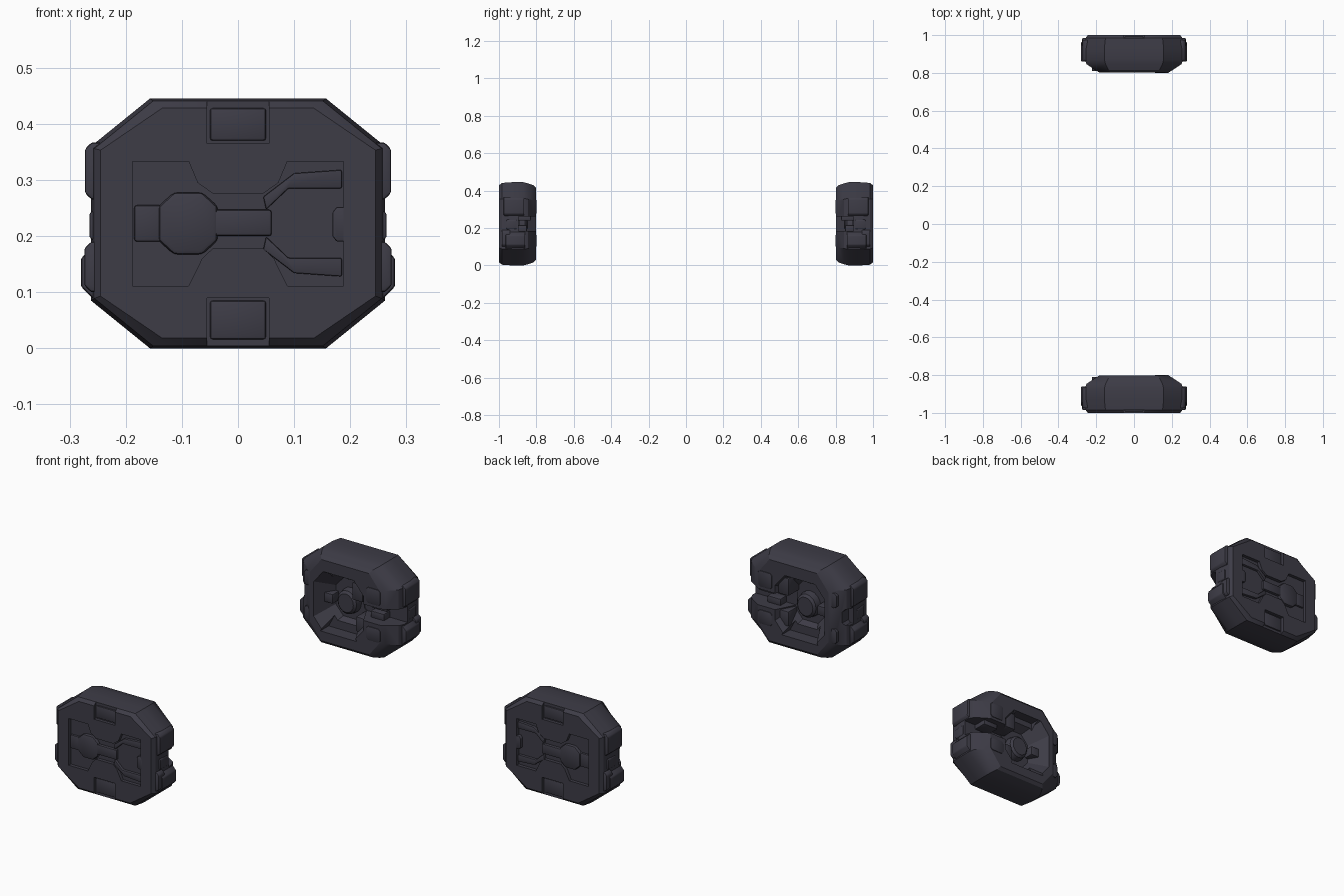
import bpy, bmesh, math

if "Cube" in bpy.data.objects:
    bpy.data.objects.remove(bpy.data.objects["Cube"])

mat = bpy.data.materials.new("dark slate")
mat.diffuse_color = (0.047, 0.045, 0.062, 1)
mat.use_nodes = True
mat.node_tree.nodes["Principled BSDF"].inputs["Base Color"].default_value = mat.diffuse_color


def octa(x0, x1, z0, z1, cx, cz):
    """Chamfered rectangle in the x-z plane."""
    return [(x0 + cx, z0), (x1 - cx, z0), (x1, z0 + cz), (x1, z1 - cz),
            (x1 - cx, z1), (x0 + cx, z1), (x0, z1 - cz), (x0, z0 + cz)]


def rect(x0, x1, z0, z1):
    return [(x0, z0), (x1, z0), (x1, z1), (x0, z1)]


def loft(name, rings):
    """Skin a list of (y, points) rings and cap both ends."""
    bm = bmesh.new()
    loops = [[bm.verts.new((x, y, z)) for x, z in pts] for y, pts in rings]
    n = len(loops[0])
    for a, b in zip(loops, loops[1:]):
        for i in range(n):
            j = (i + 1) % n
            bm.faces.new((a[i], a[j], b[j], b[i]))
    bm.faces.new(loops[0][::-1])
    bm.faces.new(loops[-1])
    bmesh.ops.recalc_face_normals(bm, faces=bm.faces)
    me = bpy.data.meshes.new(name)
    bm.to_mesh(me)
    bm.free()
    me.materials.append(mat)
    ob = bpy.data.objects.new(name, me)
    bpy.context.collection.objects.link(ob)
    return ob


def cut(ob, cutter):
    m = ob.modifiers.new("cut", 'BOOLEAN')
    m.operation, m.solver, m.object = 'DIFFERENCE', 'EXACT', cutter
    cutter.hide_render = True
    cutters.append(cutter)


def part(name, pts, y0, y1, bevel=0.005):
    ob = loft(name, [(y0, pts), (y1, pts)])
    if bevel:
        m = ob.modifiers.new("soft", 'BEVEL')
        m.width, m.segments = bevel, 2
    parts.append(ob)
    return ob


cutters, parts = [], []

# main shell: chamfered block, wide outside, narrower inside
body = loft("pod_shell", [
    (-1.00, octa(-.245, .245, .018, .428, .11, .075)),
    (-.985, octa(-.256, .256, .004, .441, .105, .085)),
    (-.93, octa(-.262, .262, .0, .445, .105, .085)),
    (-.87, octa(-.262, .262, .0, .445, .105, .085)),
    (-.845, octa(-.25, .25, .006, .439, .1, .085)),
    (-.815, octa(-.205, .205, .016, .429, .07, .08)),
    (-.803, octa(-.185, .185, .03, .415, .06, .075))])
parts.append(body)

# outer face: bow-tie recess
bow = [(-.188, .111), (-.088, .111), (-.064, .16), (-.045, .178), (.045, .178),
       (.064, .16), (.088, .111), (.188, .111), (.188, .333), (.088, .333),
       (.072, .295), (.045, .276), (-.045, .276), (-.072, .295), (-.088, .333), (-.188, .333)]
cut(body, loft("bow_cutter", [(-1.05, bow), (-.984, bow)]))
# outer face: top and bottom latch slots
for tag, z0, z1 in (("top", .365, .5), ("bottom", -.05, .09)):
    r = rect(-.055, .055, z0, z1)
    cut(body, loft(tag + "_slot_cutter", [(-1.05, r), (-.985, r)]))
# inner face: tapered bowl, side channel and small notch
cut(body, loft("bowl_cutter", [(-.75, octa(-.185, .115, .05, .385, .06, .07)),
                               (-.803, octa(-.165, .095, .075, .36, .05, .06)),
                               (-.89, octa(-.11, .05, .13, .31, .04, .045))]))
r = octa(.04, .35, .185, .262, .012, .012)
cut(body, loft("channel_cutter", [(-.7, r), (-.895, r)]))
r = octa(-.35, -.235, .185, .262, .012, .012)
cut(body, loft("notch_cutter", [(-.7, r), (-.88, r)]))
# inner face: slot over and trapezoid hollow under the bowl
r = rect(-.1, .03, .325, .36)
cut(body, loft("upper_slot_cutter", [(-.75, r), (-.85, r)]))
trap = [(-.13, .075), (.06, .075), (.02, .15), (-.09, .15)]
cut(body, loft("lower_hollow_cutter", [(-.75, trap), (-.865, trap)]))

# outer latches sitting in the slots
part("top_latch", rect(-.05, .05, .37, .428), -.992, -.96)
part("bottom_latch", rect(-.05, .05, .016, .085), -.992, -.96)

# outer relief inside the bow-tie
part("outer_hex_plate", octa(-.142, -.036, .167, .278, .028, .025), -.999, -.97, .008)
part("outer_left_tab", rect(-.185, -.135, .19, .255), -.993, -.97)
part("outer_bridge_bar", rect(-.045, .06, .2, .247), -.997, -.97)
part("outer_right_tab", octa(.168, .2, .19, .252, .008, .01), -1.0, -.97, .003)
for tag, s in (("upper", 1), ("lower", -1)):
    arm = [(.05, .247), (.09, .285), (.185, .285), (.185, .318), (.1, .312), (.045, .27)]
    pts = [(x, z if s > 0 else .446 - z) for x, z in arm]
    part(tag + "_outer_arm", pts, -.996, -.97, .003)

# side pads on both flanks
for tag, s in (("left", -1), ("right", 1)):
    def side(name, x0, x1, z0, z1, y0, y1, c=.012):
        pts = [(s * x, z) for x, z in
               [(x0, z0), (x1 - c, z0), (x1, z0 + c), (x1, z1 - c), (x1 - c, z1), (x0, z1)]]
        part(tag + name, pts, y0, y1)
    side("_upper_pad", .235, .273, .265, .367, -.975, -.865)
    side("_lower_pad", .235, .280, .088, .182, -.965, -.86, .022)
    side("_lower_pad_cap", .235, .274, .1, .19, -.985, -.94)
    side("_middle_block", .235, .265, .192, .246, -.96, -.905, .006)

# inner knob in the bowl
knob_ring = lambda r: [(-.03 + r * math.cos(a * math.tau / 16), .215 + 1.1 * r * math.sin(a * math.tau / 16))
                       for a in range(16)]
parts.append(loft("inner_knob", [(-.9, knob_ring(.056)), (-.86, knob_ring(.05)), (-.85, knob_ring(.04))]))
# ribs around the bowl
part("bowl_left_rib", rect(-.15, -.095, .195, .24), -.9, -.845)
part("bowl_right_plate", rect(.03, .085, .262, .345), -.9, -.812)
part("bowl_lower_plate", rect(.04, .09, .11, .18), -.9, -.825)
# steps in the side channel
part("channel_step", rect(.1, .17, .18, .215), -.91, -.85)
part("channel_upper_step", rect(.12, .2, .24, .27), -.91, -.83)
# raised pads on the inner face
part("inner_upper_pad", octa(.11, .185, .275, .35, .01, .01), -.83, -.80, .003)
part("inner_lower_pad", octa(.11, .185, .1, .165, .01, .01), -.83, -.80, .003)
part("inner_side_pad_top", octa(-.222, -.172, .27, .34, .01, .01), -.85, -.81, .003)
part("inner_side_pad_bottom", octa(-.222, -.172, .1, .17, .01, .01), -.85, -.81, .003)

# bake the cuts, remove cutters, then mirror every part to the rear pod
for ob in parts:
    bpy.ops.object.select_all(action='DESELECT')
    bpy.context.view_layer.objects.active = ob
    ob.select_set(True)
    for m in list(ob.modifiers):
        bpy.ops.object.modifier_apply(modifier=m.name)
    bpy.ops.object.shade_smooth_by_angle(angle=math.radians(28))
    mir = ob.modifiers.new("rear_copy", 'MIRROR')
    mir.use_axis = (False, True, False)
    mir.use_mirror_merge = False
for c in cutters:
    bpy.data.objects.remove(c)
